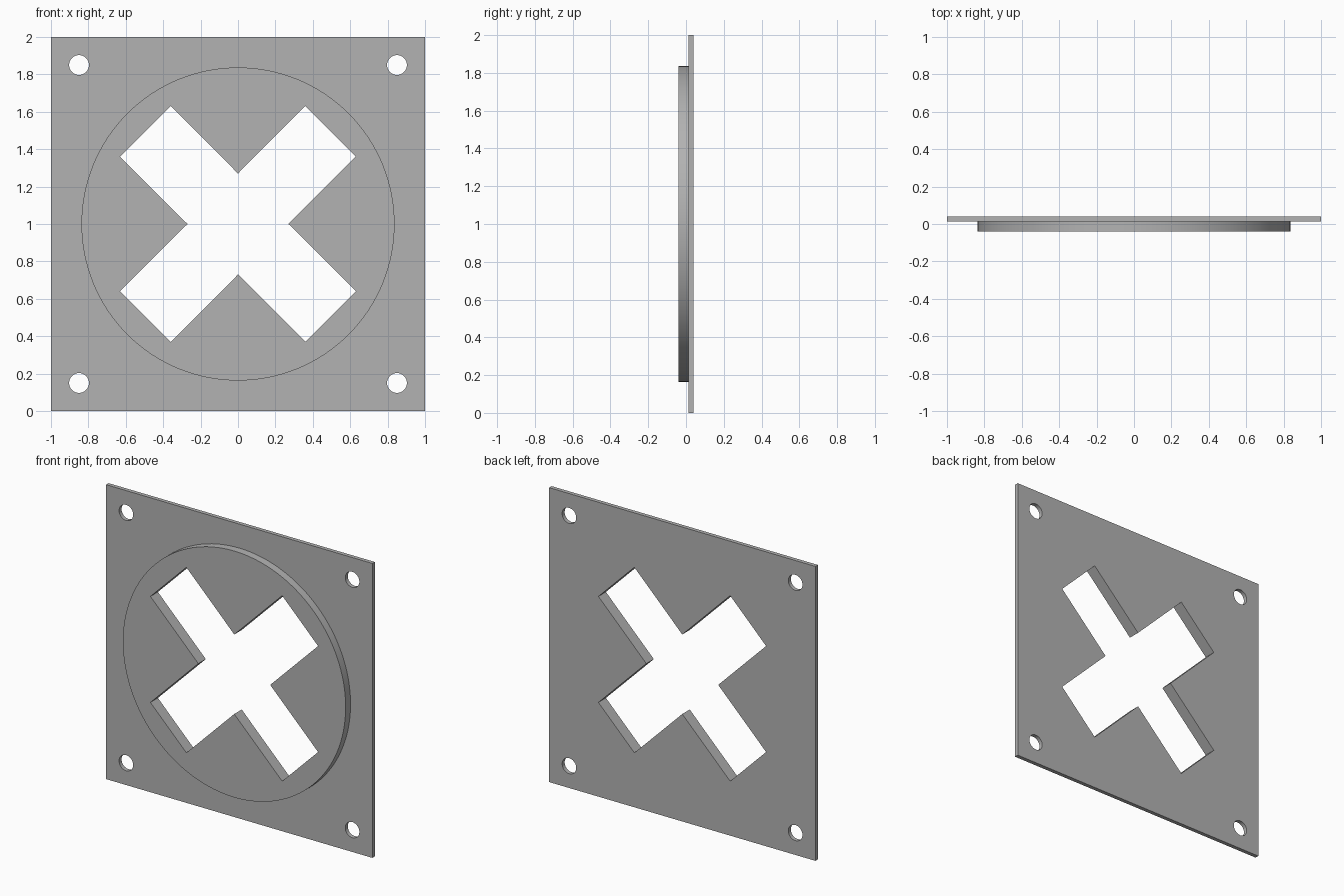
import bpy, bmesh
from math import sin, cos, pi, radians, sqrt
from mathutils import Matrix, Vector

cube = bpy.data.objects.get("Cube")
if cube:
    bpy.data.objects.remove(cube, do_unlink=True)

grey = bpy.data.materials.new("plain grey")
grey.use_nodes = True
colour = (0.45, 0.45, 0.45, 1)
grey.diffuse_color = colour
grey.node_tree.nodes["Principled BSDF"].inputs["Base Color"].default_value = colour

FRONT, STEP, BACK = -0.04, 0.013, 0.04


def circle(radius, sides, cx=0, cy=0):
    return [(cx + radius * cos(2 * pi * i / sides), cy + radius * sin(2 * pi * i / sides))
            for i in range(sides)]


def cross(length, half):
    """Outline of a plus sign turned to lie on the diagonals."""
    turn = Matrix.Rotation(pi / 4, 2)
    arm = [(length, -half), (length, half), (half, half)]
    points = []
    for quarter in range(4):
        spin = turn @ Matrix.Rotation(quarter * pi / 2, 2)
        points += [tuple(spin @ Vector(p)) for p in arm]
    return points


def cut_sheet(name, outlines, y0, y1):
    """Upright sheet from an outer outline and its holes, between two depths."""
    curve = bpy.data.curves.new(name, "CURVE")
    curve.dimensions = "2D"
    curve.fill_mode = "BOTH"
    curve.extrude = (y1 - y0) / 2
    for outline in outlines:
        spline = curve.splines.new("POLY")
        spline.points.add(len(outline) - 1)
        for point, (x, y) in zip(spline.points, outline):
            point.co = (x, y, 0, 1)
        spline.use_cyclic_u = True
    obj = bpy.data.objects.new(name, curve)
    bpy.context.collection.objects.link(obj)
    bpy.ops.object.select_all(action="DESELECT")
    obj.select_set(True)
    bpy.context.view_layer.objects.active = obj
    bpy.ops.object.convert(target="MESH")
    obj = bpy.context.object
    obj.name = name
    mesh = obj.data

    # weld the caps to the walls, then stand the sheet up
    bm = bmesh.new()
    bm.from_mesh(mesh)
    bmesh.ops.remove_doubles(bm, verts=bm.verts, dist=0.0001)
    stand = Matrix.Translation((0, (y0 + y1) / 2, 1)) @ Matrix.Rotation(pi / 2, 4, "X")
    bmesh.ops.transform(bm, matrix=stand, verts=bm.verts)
    bmesh.ops.recalc_face_normals(bm, faces=bm.faces)
    bm.to_mesh(mesh)
    bm.free()
    mesh.materials.clear()
    mesh.materials.append(grey)
    bpy.ops.object.shade_smooth_by_angle(angle=radians(30))
    return obj


opening = cross(0.99 / sqrt(2), 0.27 / sqrt(2))

# square plate with the cross opening and four corner bolt holes
square = [(-1, -1), (1, -1), (1, 1), (-1, 1)]
bolts = [circle(0.053, 48, x * 0.85, y * 0.85) for x, y in square]
cut_sheet("mounting_plate", [square, opening] + bolts, STEP, BACK)

# raised round boss on the front with the same opening
cut_sheet("round_boss", [circle(0.837, 128), opening], FRONT, STEP)
